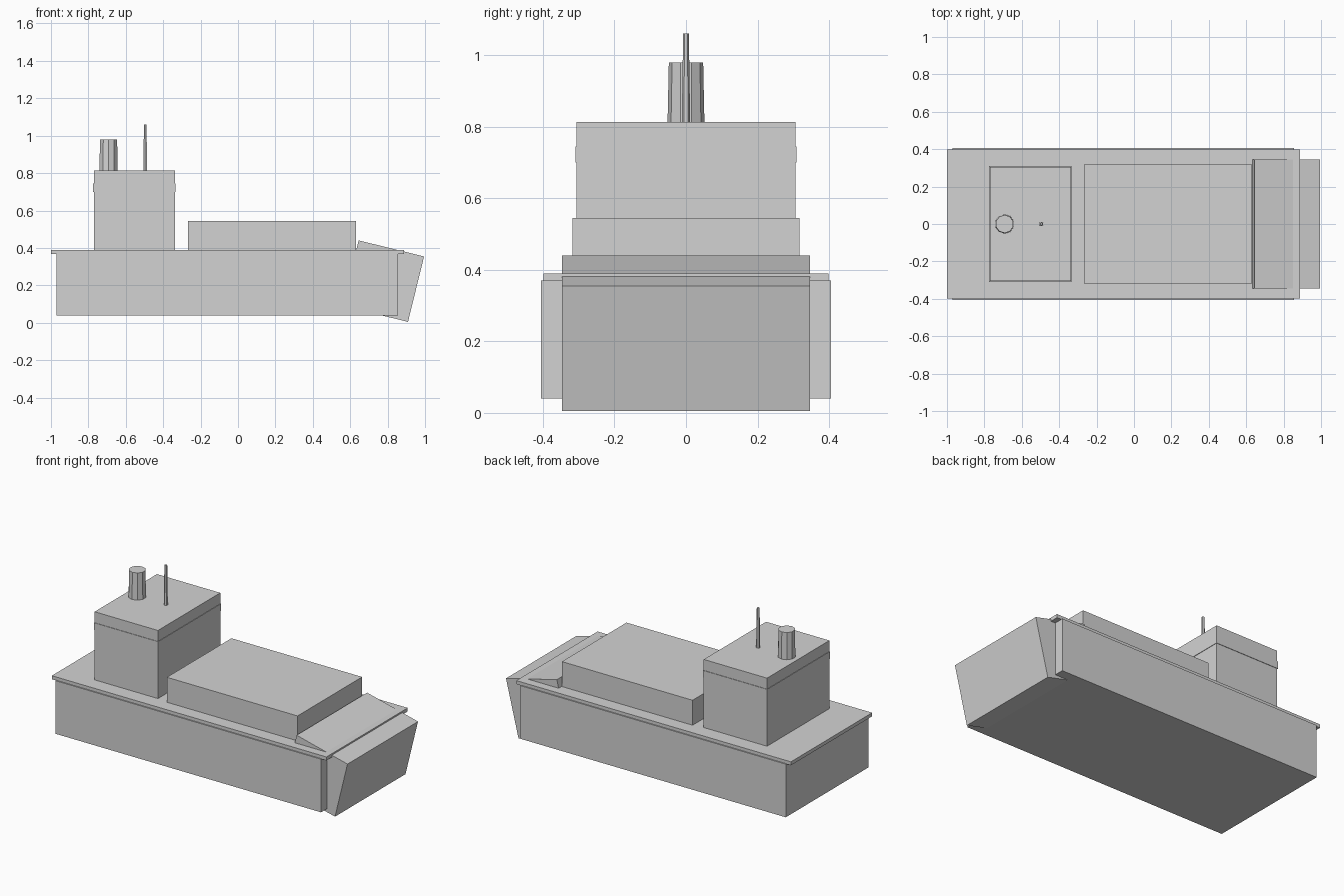
import bpy
import math

if "Cube" in bpy.data.objects:
    bpy.data.objects.remove(bpy.data.objects["Cube"], do_unlink=True)

# One plain grey for the whole ship
grey = bpy.data.materials.new("plain_grey")
grey.use_nodes = True
colour = (0.65, 0.65, 0.65, 1)
grey.diffuse_color = colour
grey.node_tree.nodes["Principled BSDF"].inputs["Base Color"].default_value = colour


def finish(name):
    obj = bpy.context.object
    obj.name = name
    obj.data.materials.append(grey)
    return obj


def box(name, x0, x1, half_width, z0, z1, tilt=0):
    """Box centred on y, optionally pitched about y."""
    bpy.ops.mesh.primitive_cube_add(
        size=1, location=((x0 + x1) / 2, 0, (z0 + z1) / 2), rotation=(0, tilt, 0))
    obj = finish(name)
    obj.scale = (x1 - x0, 2 * half_width, z1 - z0)
    return obj


def tapered_post(name, x, z0, z1, r0, r1, sides):
    """Upright low-poly post, slightly narrower at the top."""
    bpy.ops.mesh.primitive_cone_add(
        vertices=sides, radius1=r0, radius2=r1, depth=z1 - z0,
        location=(x, 0, (z0 + z1) / 2))
    return finish(name)


# Hull, overhanging deck and pitched bow block
box("hull", -0.97, 0.855, 0.406, 0.04, 0.37)
box("deck", -1.0, 0.887, 0.399, 0.368, 0.39)
box("bow", 0.597, 0.957, 0.346, 0.0425, 0.4025, math.radians(13.8))

# Cargo block and cabin with its thin window band
box("cargo_block", -0.267, 0.631, 0.317, 0.38, 0.545)
box("cabin", -0.771, -0.336, 0.306, 0.38, 0.813)
box("window_band", -0.774, -0.333, 0.309, 0.70, 0.745)

# Funnel and mast on the cabin roof
tapered_post("funnel", -0.692, 0.79, 0.98, 0.052, 0.048, 10)
tapered_post("mast", -0.496, 0.79, 1.06, 0.012, 0.008, 6)
